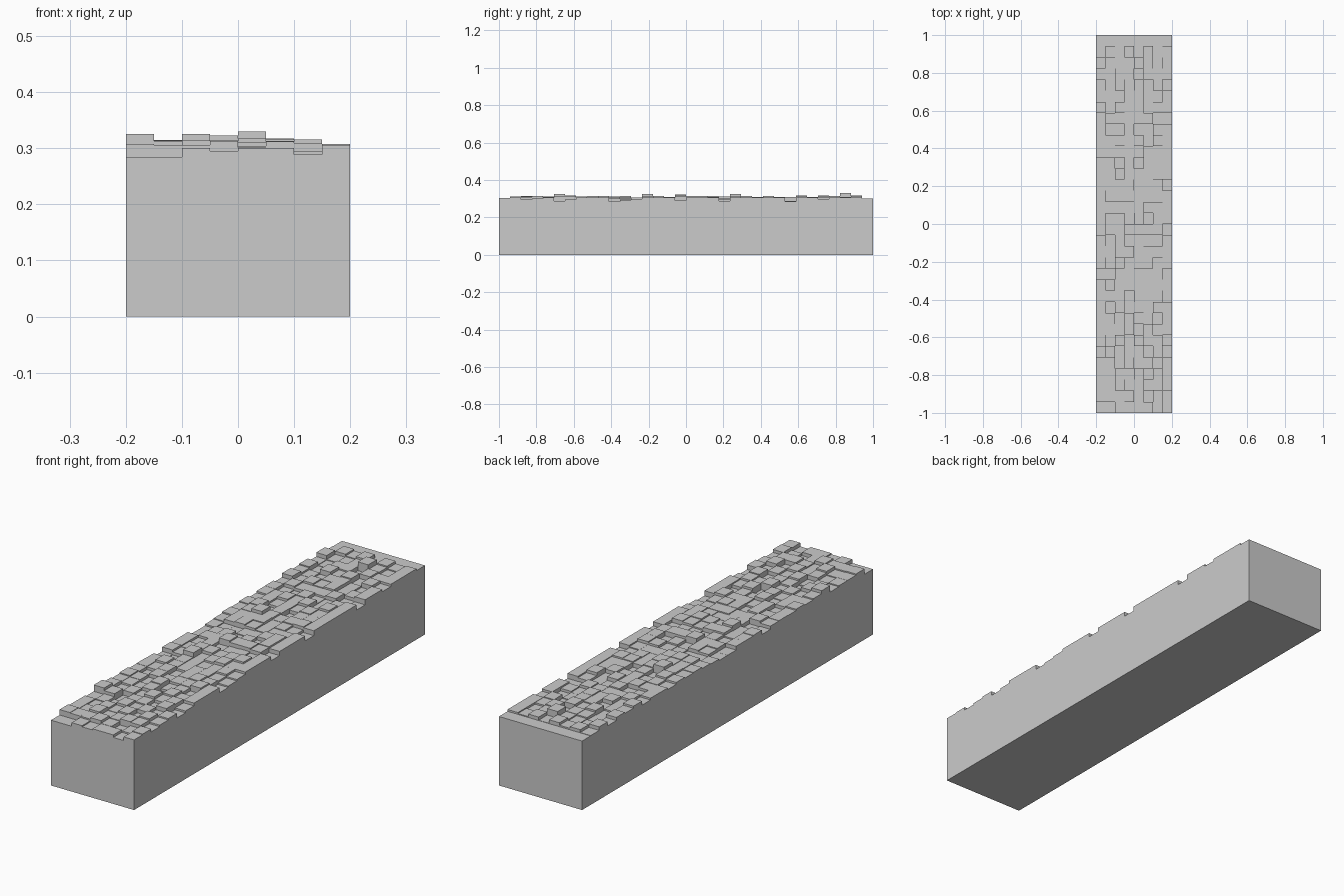
import bpy, bmesh, random

if "Cube" in bpy.data.objects:
    bpy.data.objects.remove(bpy.data.objects["Cube"])

random.seed(7)
NX, NY = 8, 34
W, L = 0.4, 2.0
DX, DY = W / NX, L / NY

# Uneven block heights
H = [[min(0.317, max(0.285, random.gauss(0.304, 0.0075))) for j in range(NY)]
     for i in range(NX)]

# Front and back rows
front = [0.284, 0.284, 0.300, 0.295, 0.300, 0.300, 0.289, 0.305]
for i in range(NX):
    H[i][0] = front[i]
    H[i][NY - 1] = 0.300

# Right edge: mostly level with a few dips
for j in range(1, NY - 1):
    H[NX - 1][j] = 0.308
for j, z in {2: 0.295, 3: 0.302, 5: 0.288, 6: 0.296, 10: 0.286, 11: 0.292,
             12: 0.298, 16: 0.290, 20: 0.287, 26: 0.286, 29: 0.298}.items():
    H[NX - 1][j] = z

# Tallest blocks
for i, j, z in [(4, 31, 0.330), (0, 5, 0.325), (2, 13, 0.325), (3, 16, 0.323),
                (2, 21, 0.325), (0, 31, 0.317)]:
    H[i][j] = z

bm = bmesh.new()


def quad(*pts):
    bm.faces.new([bm.verts.new(p) for p in pts])


def height(i, j):
    return H[i][j] if 0 <= i < NX and 0 <= j < NY else 0.0


# Block tops
for i in range(NX):
    for j in range(NY):
        x, y, z = -W / 2 + i * DX, -L / 2 + j * DY, H[i][j]
        quad((x, y, z), (x + DX, y, z), (x + DX, y + DY, z), (x, y + DY, z))

# Walls between neighbours, and the outer sides down to the ground
for i in range(NX + 1):
    for j in range(NY + 1):
        x, y = -W / 2 + i * DX, -L / 2 + j * DY
        if j < NY:
            a, b = height(i - 1, j), height(i, j)
            if a != b:
                quad((x, y, b), (x, y + DY, b), (x, y + DY, a), (x, y, a))
        if i < NX:
            a, b = height(i, j - 1), height(i, j)
            if a != b:
                quad((x, y, a), (x + DX, y, a), (x + DX, y, b), (x, y, b))

# Underside
quad((-W / 2, -L / 2, 0), (-W / 2, L / 2, 0), (W / 2, L / 2, 0), (W / 2, -L / 2, 0))

bmesh.ops.remove_doubles(bm, verts=bm.verts[:], dist=1e-5)
bmesh.ops.recalc_face_normals(bm, faces=bm.faces[:])
mesh = bpy.data.meshes.new("cobbled_wall")
bm.to_mesh(mesh)
bm.free()
obj = bpy.data.objects.new("cobbled_wall", mesh)
bpy.context.collection.objects.link(obj)
